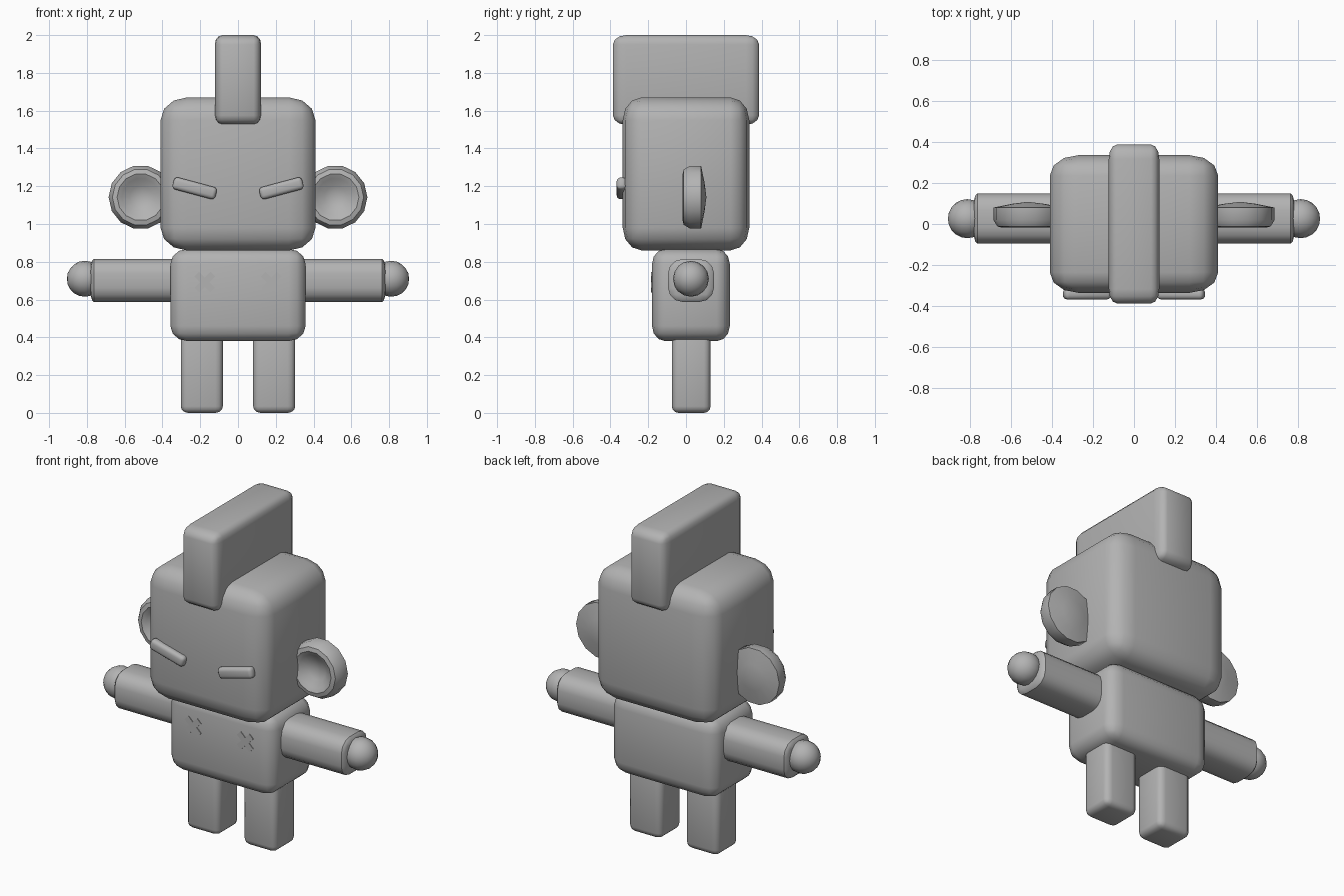
import bpy, bmesh, math
from mathutils import Matrix, Vector

if "Cube" in bpy.data.objects:
    bpy.data.objects.remove(bpy.data.objects["Cube"])

grey = bpy.data.materials.new("plain_grey")
grey.use_nodes = True
colour = (0.45, 0.45, 0.45, 1)
grey.diffuse_color = colour
grey.node_tree.nodes["Principled BSDF"].inputs["Base Color"].default_value = colour


def finish(name, bm, angle=40):
    bmesh.ops.recalc_face_normals(bm, faces=bm.faces)
    mesh = bpy.data.meshes.new(name)
    bm.to_mesh(mesh)
    bm.free()
    mesh.materials.append(grey)
    obj = bpy.data.objects.new(name, mesh)
    bpy.context.collection.objects.link(obj)
    bpy.ops.object.select_all(action='DESELECT')
    obj.select_set(True)
    bpy.context.view_layer.objects.active = obj
    bpy.ops.object.shade_smooth_by_angle(angle=math.radians(angle))


def rounded_box(name, low, high, radii, tilt=0):
    """Box between two corners, with its own rounding along each axis."""
    bm = bmesh.new()
    bmesh.ops.create_cube(bm, size=2)
    bmesh.ops.bevel(bm, geom=bm.edges[:], offset=0.5, segments=3,
                    profile=0.5, affect='EDGES')
    low, high = Vector(low), Vector(high)
    half, centre = (high - low) / 2, (high + low) / 2
    turn = Matrix.Rotation(tilt, 3, 'Y')
    for v in bm.verts:
        for i in range(3):
            size = half[i] - radii[i] + (abs(v.co[i]) - 0.5) * 2 * radii[i]
            v.co[i] = math.copysign(size, v.co[i])
        v.co = turn @ v.co + centre
    finish(name, bm)


def side_box(name, s, low, high, radii, tilt=0):
    """Rounded box given for +x and placed on side s."""
    xs = sorted((s * low[0], s * high[0]))
    rounded_box(name, (xs[0], *low[1:]), (xs[1], *high[1:]), radii, tilt)


def ear(name, x, y, z):
    """Dished disc with a rounded front rim and a shallow cone behind."""
    profile = [(0, 0.035), (0.06, 0.025), (0.1, -0.005), (0.125, -0.018),
               (0.15, -0.012), (0.17, 0.02), (0.17, 0.08), (0.08, 0.098), (0, 0.108)]
    bm = bmesh.new()
    verts = [bm.verts.new((r, d, 0)) for r, d in profile]
    edges = [bm.edges.new(pair) for pair in zip(verts, verts[1:])]
    bmesh.ops.spin(bm, geom=verts + edges, cent=(0, 0, 0), axis=(0, 1, 0),
                   angle=math.tau, steps=14)
    bmesh.ops.remove_doubles(bm, verts=bm.verts, dist=0.001)
    bmesh.ops.translate(bm, verts=bm.verts, vec=(x, y, z))
    finish(name, bm)


def cross_mark(name, x, y, z, length=0.06, width=0.018):
    """Thin diagonal cross plate."""
    bm = bmesh.new()
    outline = []
    for k in range(4):
        turn = Matrix.Rotation(k * math.pi / 2 + math.pi / 4, 3, 'Y')
        for px, pz in ((length, width), (length, -width), (width, -width)):
            outline.append(bm.verts.new(turn @ Vector((px, 0, pz)) + Vector((x, y, z))))
    face = bm.faces.new(outline)
    grown = bmesh.ops.extrude_face_region(bm, geom=[face], use_keep_orig=True)["geom"]
    new = [g for g in grown if isinstance(g, bmesh.types.BMVert)]
    bmesh.ops.translate(bm, verts=new, vec=(0, 0.008, 0))
    finish(name, bm, 30)


# Head, crest and torso
rounded_box("head", (-0.41, -0.335, 0.86), (0.41, 0.335, 1.67), (0.14, 0.1, 0.12))
rounded_box("crest", (-0.123, -0.387, 1.525), (0.123, 0.387, 2.0), (0.04, 0.07, 0.05))
rounded_box("torso", (-0.358, -0.18, 0.38), (0.358, 0.232, 0.868), (0.09, 0.07, 0.08))

# Paired parts
for s, side in ((1, "left"), (-1, "right")):
    side_box(side + "_leg", s, (0.08, -0.075, 0), (0.303, 0.13, 0.46), (0.04, 0.035, 0.035))
    side_box(side + "_arm", s, (0.28, -0.095, 0.587), (0.783, 0.148, 0.815), (0.02, 0.08, 0.075))
    side_box(side + "_eyebrow", s, (0.112, -0.367, 1.156), (0.347, -0.315, 1.222),
             (0.02, 0.02, 0.02), tilt=-s * math.radians(15))
    ear(side + "_ear", s * 0.515, 0, 1.142)
    cross_mark(side + "_chest_mark", s * 0.176, -0.184, 0.692)

    # Round hand
    bm = bmesh.new()
    bmesh.ops.create_uvsphere(bm, u_segments=16, v_segments=10, radius=0.095)
    bmesh.ops.rotate(bm, verts=bm.verts, matrix=Matrix.Rotation(math.pi / 2, 3, 'Y'))
    bmesh.ops.translate(bm, verts=bm.verts, vec=(s * 0.811, 0.026, 0.71))
    finish(side + "_hand", bm)
